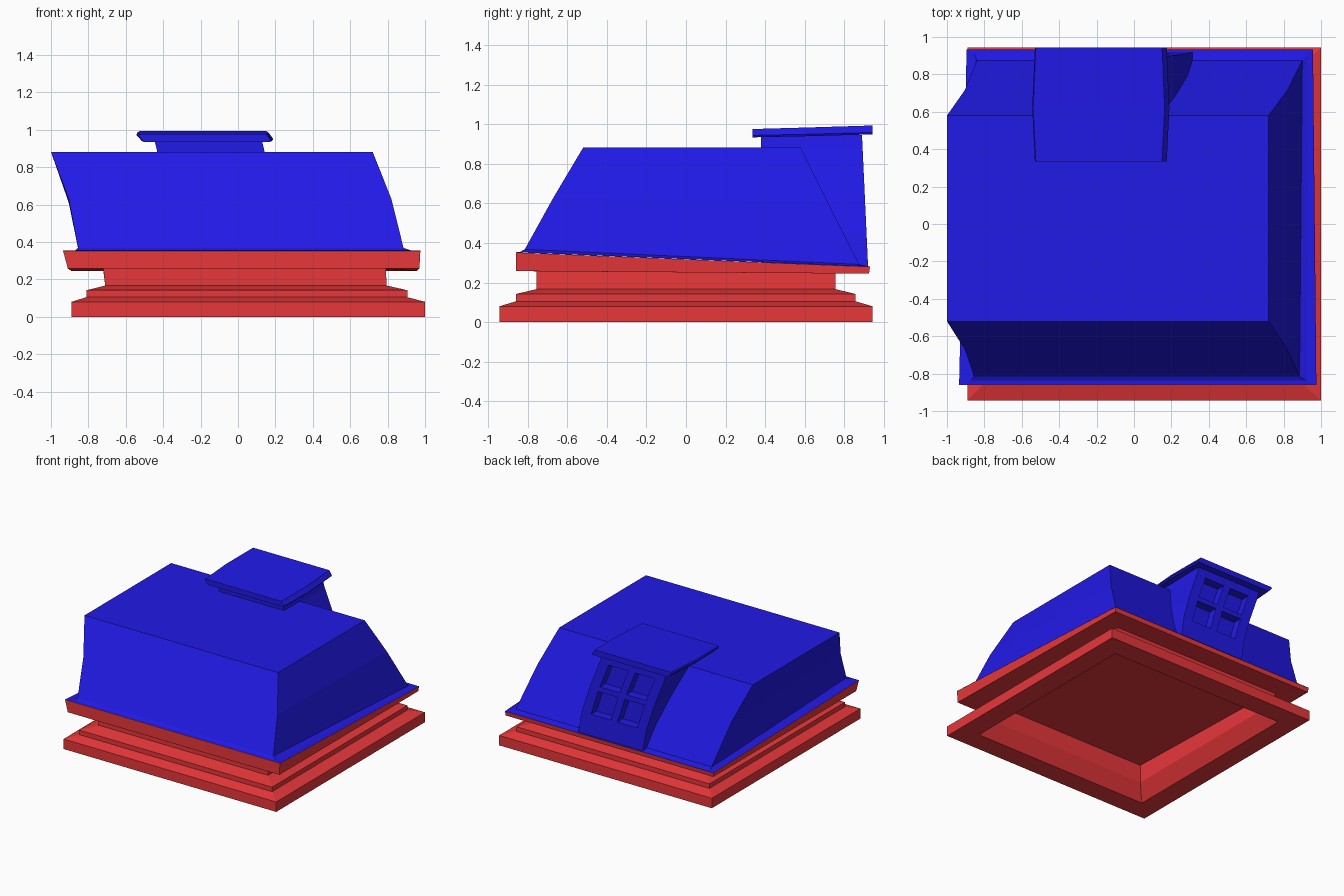
import bpy, bmesh

if "Cube" in bpy.data.objects:
    bpy.data.objects.remove(bpy.data.objects["Cube"])


def material(name, rgb):
    m = bpy.data.materials.new(name)
    m.diffuse_color = (*rgb, 1)
    m.use_nodes = True
    m.node_tree.nodes["Principled BSDF"].inputs["Base Color"].default_value = m.diffuse_color
    return m


RED = material("red", (0.8, 0.038, 0.042))
BLUE = material("blue", (0.015, 0.01, 0.8))


def finish(bm, name, mat):
    bmesh.ops.remove_doubles(bm, verts=bm.verts[:], dist=0.0005)
    bmesh.ops.recalc_face_normals(bm, faces=bm.faces[:])
    me = bpy.data.meshes.new(name)
    bm.to_mesh(me)
    bm.free()
    me.materials.append(mat)
    ob = bpy.data.objects.new(name, me)
    bpy.context.collection.objects.link(ob)
    return ob


def ring(x0, x1, y0, y1, zf, zb=None, back=None):
    """Four-sided ring; zb is the height and back the x range at the rear."""
    zb = zf if zb is None else zb
    b0, b1 = back or (x0, x1)
    return [(x0, y0, zf), (x1, y0, zf), (b1, y1, zb), (b0, y1, zb)]


def loft(bm, rings, skip=None):
    loops = [[bm.verts.new(p) for p in r] for r in rings]
    n = len(loops[0])
    for a, b in zip(loops, loops[1:]):
        for i in range(n):
            if i != skip:
                j = (i + 1) % n
                bm.faces.new((a[i], a[j], b[j], b[i]))
    bm.faces.new(loops[0])
    bm.faces.new(loops[-1])


# Stepped plinth: hollow inside, then outside steps, neck and tilted ledge
bm = bmesh.new()
loft(bm, [
    ring(-0.66, 0.76, -0.715, 0.715, 0.265, 0.225),
    ring(-0.66, 0.76, -0.715, 0.715, 0.12),
    ring(-0.73, 0.83, -0.78, 0.775, 0),
    ring(-0.89, 1.0, -0.943, 0.943, 0),
    ring(-0.89, 1.0, -0.943, 0.943, 0.08),
    ring(-0.81, 0.905, -0.86, 0.858, 0.105),
    ring(-0.81, 0.905, -0.86, 0.858, 0.142),
    ring(-0.71, 0.795, -0.755, 0.755, 0.167),
    ring(-0.72, 0.79, -0.755, 0.755, 0.257, 0.247),
    ring(-0.91, 0.97, -0.86, 0.925, 0.258, 0.245, (-0.89, 0.955)),
    ring(-0.935, 0.975, -0.86, 0.93, 0.352, 0.28, (-0.895, 0.957)),
])
finish(bm, "plinth", RED)

# Leaning main roof with a flat flange and a small flare at the foot
bm = bmesh.new()
loft(bm, [
    ring(-0.935, 0.975, -0.858, 0.932, 0.353, 0.281, (-0.895, 0.957)),
    ring(-0.87, 0.925, -0.838, 0.91, 0.355, 0.284, (-0.855, 0.93)),
    ring(-0.855, 0.885, -0.815, 0.875, 0.368, 0.292, (-0.84, 0.9)),
    ring(-0.905, 0.82, -0.67, 0.715, 0.63, 0.61),
    ring(-1.0, 0.72, -0.52, 0.58, 0.882),
])
finish(bm, "main_roof", BLUE)

# Dormer, leaning along with the roof
PATH = [(0.28, 0.027), (0.45, 0.0), (0.645, -0.058), (0.685, -0.072),
        (0.875, -0.143), (0.945, -0.16)]
W = 0.287


def back_y(z):
    return 0.92 - 0.03 * (z - 0.29) / 0.65


bm = bmesh.new()
loft(bm, [ring(c - W, c + W, 0.38, back_y(z), z) for z, c in PATH], skip=2)

# Back wall with four recessed panes
US = [-W, -0.205, -0.03, 0.03, 0.205, W]
DEPTH = 0.07
for r in range(5):
    for k in range(5):
        corners = [(r, k), (r, k + 1), (r + 1, k + 1), (r + 1, k)]
        outer = [bm.verts.new((PATH[i][1] + US[j], back_y(PATH[i][0]), PATH[i][0]))
                 for i, j in corners]
        if r in (1, 3) and k in (1, 3):
            inner = [bm.verts.new((v.co.x, v.co.y - DEPTH, v.co.z)) for v in outer]
            bm.faces.new(inner)
            for a in range(4):
                b = (a + 1) % 4
                bm.faces.new((outer[a], outer[b], inner[b], inner[a]))
        else:
            bm.faces.new(outer)
finish(bm, "dormer", BLUE)

# Dormer cap: slightly bowed slab, lofted front to back
bm = bmesh.new()
sections = []
for y, zb, zt, bow in [(0.335, 0.934, 0.976, 0), (0.62, 0.94, 0.984, 0.014),
                       (0.943, 0.949, 0.994, 0)]:
    sections.append([(-0.5 - bow, y, zb), (0.168 + bow, y, zb),
                     (0.175 + bow, y, zb + 0.01), (0.15 + bow, y, zt),
                     (-0.525 - bow, y, zt), (-0.53 - bow, y, zt - 0.012)])
loft(bm, sections)
finish(bm, "dormer_cap", BLUE)
